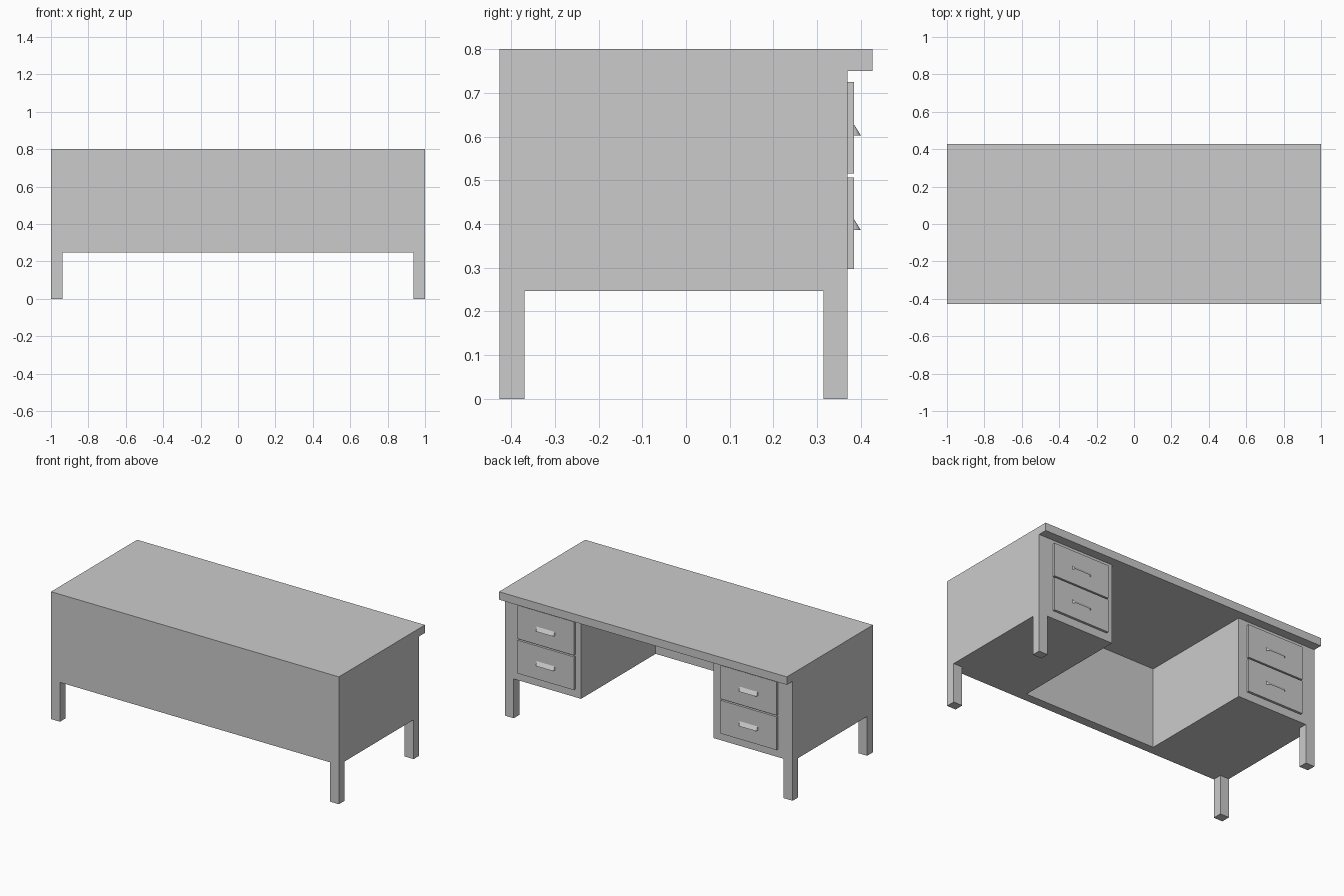
import bpy, bmesh, math

if "Cube" in bpy.data.objects:
    bpy.data.objects.remove(bpy.data.objects["Cube"])

FRONT, BACK, EDGE = -0.427, 0.37, 0.427   # panel front, carcass back, top overhang
BASE, UNDER, TOP = 0.247, 0.75, 0.80


def finish(name, bm):
    bmesh.ops.recalc_face_normals(bm, faces=bm.faces)
    me = bpy.data.meshes.new(name)
    bm.to_mesh(me)
    bm.free()
    ob = bpy.data.objects.new(name, me)
    bpy.context.collection.objects.link(ob)
    return ob


def prism(name, outline, z0, z1):
    bm = bmesh.new()
    face = bm.faces.new([bm.verts.new((x, y, z0)) for x, y in outline])
    ext = bmesh.ops.extrude_face_region(bm, geom=[face])
    verts = [g for g in ext["geom"] if isinstance(g, bmesh.types.BMVert)]
    bmesh.ops.translate(bm, verts=verts, vec=(0, 0, z1 - z0))
    return finish(name, bm)


def box(name, x0, x1, y0, y1, z0, z1):
    return prism(name, [(x0, y0), (x1, y0), (x1, y1), (x0, y1)], z0, z1)


def pull(name, cx, z0, z1, half=0.064, depth=0.015, y=0.385):
    # open cup pull: sloping sheet with rounded ends, flat against the drawer on top
    arc = [(half - depth + depth * math.cos(a), depth * math.sin(a))
           for a in (math.radians(22.5 * i) for i in range(5))]
    rim = arc + [(-x, d) for x, d in reversed(arc)]
    bm = bmesh.new()
    low = [bm.verts.new((cx + x, y + d, z0)) for x, d in rim]
    left, right = (bm.verts.new((cx + s * half, y, z1)) for s in (-1, 1))
    for i in range(4):
        bm.faces.new((low[i], low[i + 1], right))
        bm.faces.new((low[i + 5], low[i + 6], left))
    bm.faces.new((low[4], low[5], left, right))
    bmesh.ops.recalc_face_normals(bm, faces=bm.faces)
    return finish(name, bm)


# Table top
box("desk_top", -1, 1, FRONT, EDGE, UNDER, TOP)

# Two pedestals joined by the front panel, around the knee space
prism("carcass", [(-1, FRONT), (1, FRONT), (1, BACK), (0.47, BACK), (0.47, -0.37),
                  (-0.45, -0.37), (-0.45, BACK), (-1, BACK)], BASE, UNDER)

for side, s in (("left", -1), ("right", 1)):
    # Legs
    xa, xb = sorted((s * 0.938, s * 1.0))
    box(f"{side}_front_leg", xa, xb, FRONT, -0.37, 0, BASE)
    box(f"{side}_back_leg", xa, xb, 0.315, BACK, 0, BASE)
    # Drawer fronts and pulls
    xa, xb = sorted((s * 0.51, s * 0.90))
    for level, z0, z1, hz in (("lower", 0.297, 0.506, 0.386), ("upper", 0.515, 0.725, 0.603)):
        box(f"{side}_{level}_drawer", xa, xb, BACK, 0.385, z0, z1)
        pull(f"{side}_{level}_pull", s * 0.705, hz, hz + 0.024)
